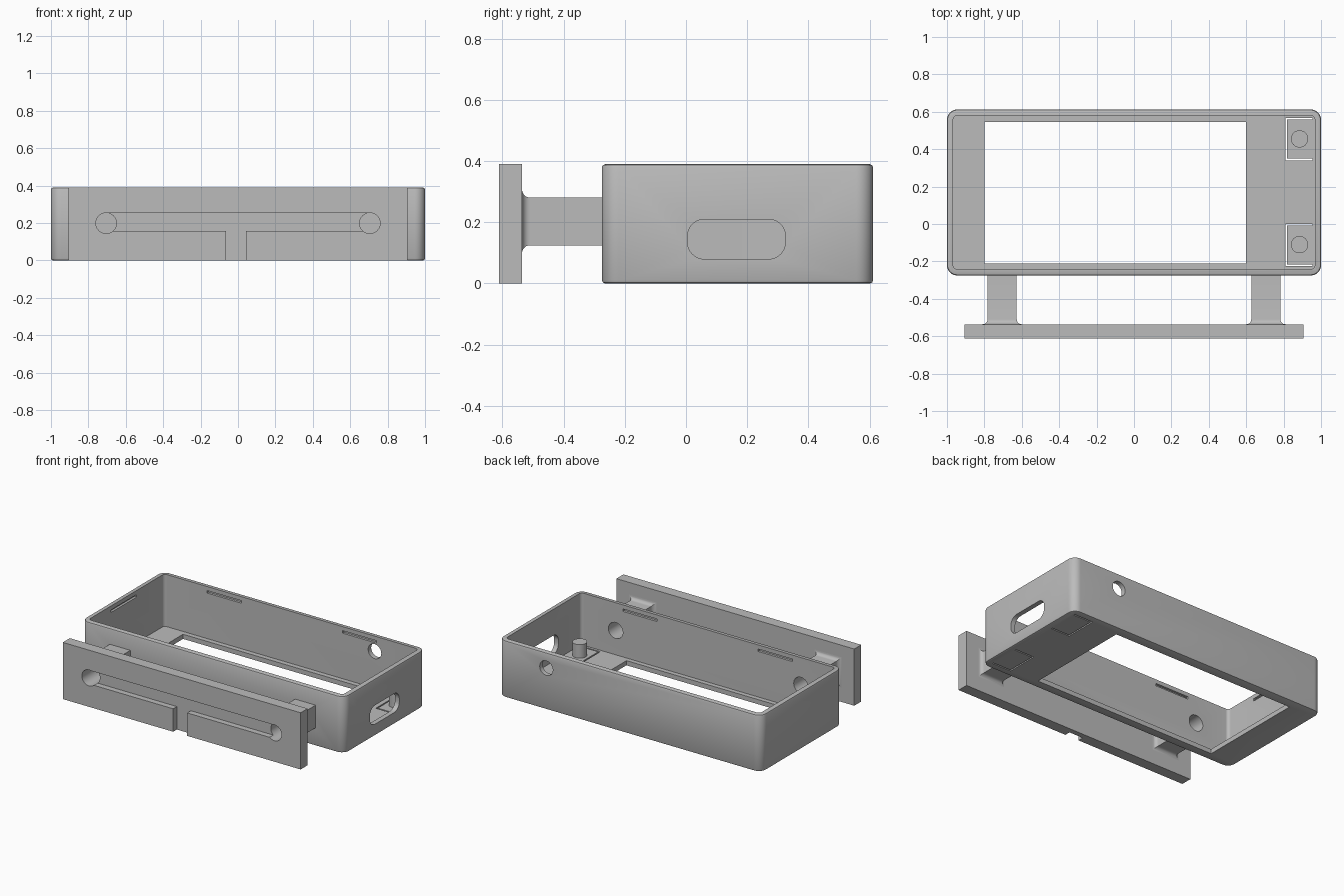
import bpy, bmesh, math
from mathutils import Vector

cube = bpy.data.objects.get("Cube")
if cube:
    bpy.data.objects.remove(cube, do_unlink=True)

GREY = (0.5, 0.5, 0.5, 1)
mat = bpy.data.materials.new("matte grey")
mat.use_nodes = True
mat.diffuse_color = GREY
mat.node_tree.nodes["Principled BSDF"].inputs["Base Color"].default_value = GREY


def finish(name, bm):
    bmesh.ops.recalc_face_normals(bm, faces=bm.faces)
    mesh = bpy.data.meshes.new(name)
    bm.to_mesh(mesh)
    bm.free()
    mesh.materials.append(mat)
    obj = bpy.data.objects.new(name, mesh)
    bpy.context.collection.objects.link(obj)
    return obj


def block(name, x, y, z, axis="Z", radius=0.0, chamfer=0.0, steps=8):
    """Block spanning three ranges; edges along the axis rounded, end rims chamfered."""
    spans = (x, y, z)
    k = "XYZ".index(axis)
    u, v = (k + 1) % 3, (k + 2) % 3
    corners = ((1, 1), (0, 1), (0, 0), (1, 0))
    bm = bmesh.new()
    ring = []
    for i, (a, b) in enumerate(corners):
        cu = spans[u][a] + (radius if a == 0 else -radius)
        cv = spans[v][b] + (radius if b == 0 else -radius)
        for s in range(steps + 1 if radius else 1):
            t = (i + s / steps) * math.pi / 2
            p = Vector((0, 0, 0))
            p[k] = spans[k][0]
            p[u] = cu + radius * math.cos(t)
            p[v] = cv + radius * math.sin(t)
            ring.append(bm.verts.new(p))
    bmesh.ops.remove_doubles(bm, verts=ring, dist=1e-5)
    face = bm.faces.new([r for r in ring if r.is_valid])
    ext = bmesh.ops.extrude_face_region(bm, geom=[face], use_keep_orig=True)
    shift = Vector((0, 0, 0))
    shift[k] = spans[k][1] - spans[k][0]
    bmesh.ops.translate(bm, vec=shift, verts=[g for g in ext["geom"] if isinstance(g, bmesh.types.BMVert)])
    if chamfer:
        rims = [e for e in bm.edges if abs(e.verts[0].co[k] - e.verts[1].co[k]) < 1e-5]
        bmesh.ops.bevel(bm, geom=rims, offset=chamfer, segments=2, profile=0.5, affect="EDGES")
    return finish(name, bm)


def cut(target, cutter):
    """Subtract the cutter and discard it."""
    mod = target.modifiers.new("cut", "BOOLEAN")
    mod.operation = "DIFFERENCE"
    mod.solver = "EXACT"
    mod.object = cutter
    bpy.context.view_layer.objects.active = target
    bpy.ops.object.modifier_apply(modifier=mod.name)
    bpy.data.objects.remove(cutter, do_unlink=True)


def hole(x, z, r, y):
    return block("cutter", (x - r, x + r), y, (z - r, z + r), "Y", r * 0.999)


# Open-topped case with a large window in its floor
case = block("case", (-1, 1), (-0.275, 0.612), (0, 0.39), radius=0.055, chamfer=0.011)
cut(case, block("cutter", (-0.967, 0.967), (-0.242, 0.579), (0.032, 0.6), radius=0.022))
cut(case, block("cutter", (-0.8, 0.6), (-0.21, 0.545), (-0.1, 0.2)))

# Port opening in the left wall, cable hole in the back, bolt holes in the front
cut(case, block("cutter", (0.9, 1.1), (0.005, 0.325), (0.08, 0.21), "X", 0.055))
cut(case, hole(0.635, 0.285, 0.05, (0.5, 0.7)))
BOLT_X = (-0.705, 0.705)
BOLT_Z, BOLT_R = 0.199, 0.055
for x in BOLT_X:
    cut(case, hole(x, BOLT_Z, BOLT_R, (-0.4, -0.2)))

# Snap grooves inside the rim
for x in (-0.51, 0.52):
    for y in (-0.242, 0.579):
        cut(case, block("cutter", (x - 0.13, x + 0.13), (y - 0.016, y + 0.016), (0.345, 0.362)))
cut(case, block("cutter", (-0.983, -0.95), (0, 0.28), (0.345, 0.362)))

# Flexible button tabs: slits on three sides, with a peg on each
GAP = 0.009
for label, y0, y1, peg_y in (("front", -0.225, 0.0, -0.11), ("back", 0.34, 0.567, 0.455)):
    cut(case, block("cutter", (0.81, 0.81 + GAP), (y0, y1), (-0.1, 0.1)))
    for y in (y0, y1 - GAP):
        cut(case, block("cutter", (0.812, 0.955), (y, y + GAP), (-0.1, 0.1)))
    r = 0.046
    block(label + "_button_peg", (0.885 - r, 0.885 + r), (peg_y - r, peg_y + r),
          (0.025, 0.125), "Z", r * 0.999)

# Mounting plate with a cable channel and a notch down to its lower edge
plate = block("mounting_plate", (-0.905, 0.905), (-0.612, -0.536), (0, 0.39))
cut(plate, block("cutter", (-0.705, 0.705), (-0.7, -0.572), (0.158, 0.252)))
cut(plate, block("cutter", (-0.065, 0.042), (-0.7, -0.572), (-0.1, 0.17)))
for x in BOLT_X:
    cut(plate, hole(x, BOLT_Z, BOLT_R, (-0.7, -0.5)))

# Hollow square posts, flared where they meet the plate
HALF, FLARE = 0.078, 0.026
rings = [(-0.536 + FLARE * (1 - math.cos(t)), HALF + FLARE * (1 - math.sin(t)))
         for t in [i * math.pi / 12 for i in range(7)]] + [(-0.262, HALF)]
for side, x in zip(("right", "left"), BOLT_X):
    bm = bmesh.new()
    loops = [[bm.verts.new((x + a * h, y, 0.203 + b * h))
              for a, b in ((-1, -1), (1, -1), (1, 1), (-1, 1))] for y, h in rings]
    for p, q in zip(loops, loops[1:]):
        for i in range(4):
            j = (i + 1) % 4
            bm.faces.new((p[i], p[j], q[j], q[i]))
    bm.faces.new(loops[0])
    bm.faces.new(loops[-1])
    post = finish(side + "_post", bm)
    cut(post, hole(x, BOLT_Z, BOLT_R, (-0.7, -0.2)))

# Smooth the rounded surfaces, keep the edges crisp
for obj in bpy.context.scene.objects:
    if obj.type == "MESH" and obj.data.materials and obj.data.materials[0] == mat:
        bpy.ops.object.select_all(action="DESELECT")
        obj.select_set(True)
        bpy.context.view_layer.objects.active = obj
        bpy.ops.object.shade_smooth_by_angle(angle=math.radians(30))
